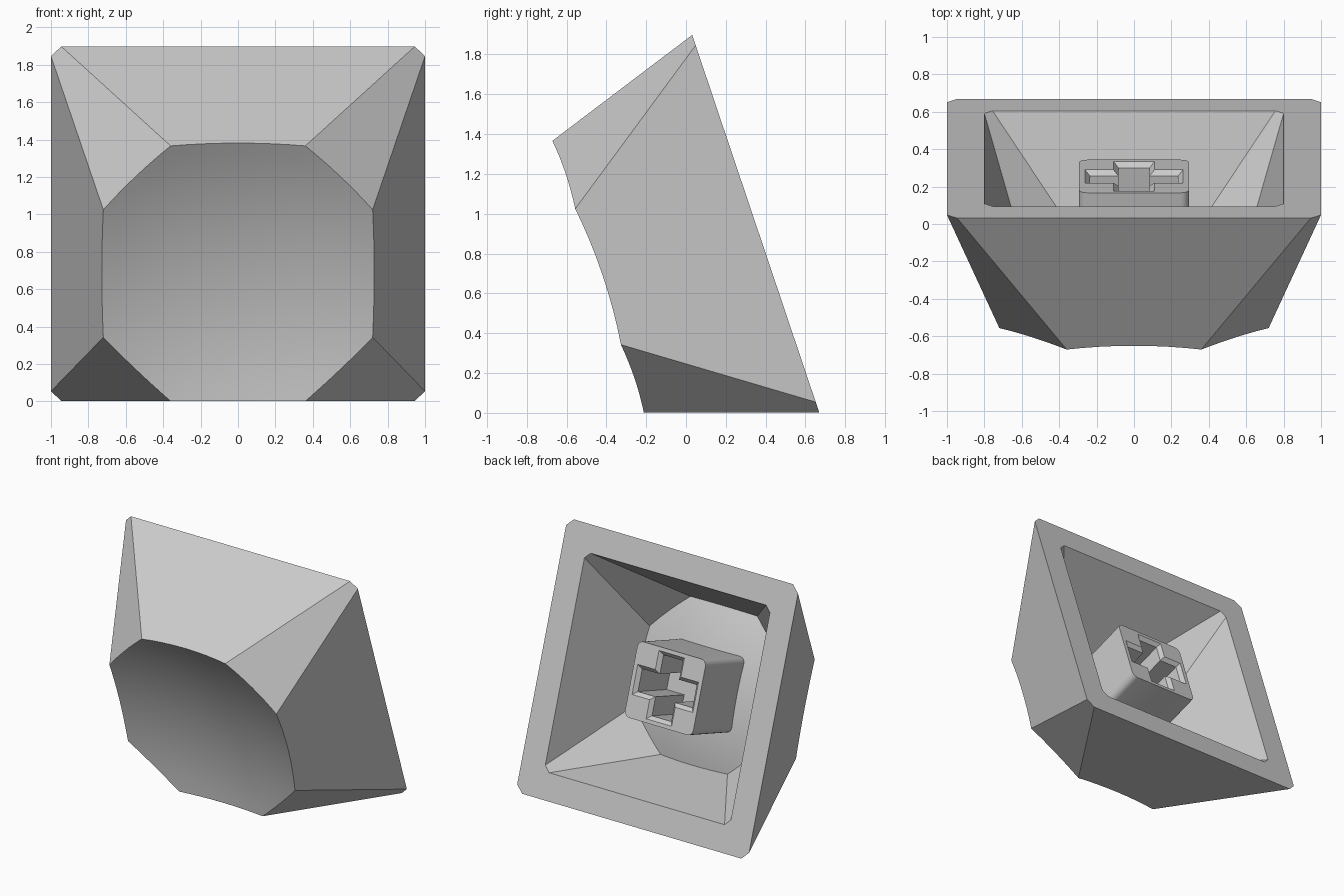
import bpy, bmesh, math
from mathutils import Matrix

if "Cube" in bpy.data.objects:
    bpy.data.objects.remove(bpy.data.objects["Cube"])

# Tilt: local z runs from the open rim to the dished face
TILT = Matrix.Translation((0, 0.35, 0.95)) @ Matrix.Rotation(math.radians(108.6), 4, 'X')
H, R = 0.835, 2.6           # wall height and dish radius
SEG, RINGS = 8, 10          # dish resolution per side / towards the centre

grey = bpy.data.materials.new("plain grey")
grey.diffuse_color = (0.6, 0.6, 0.6, 1)
grey.use_nodes = True
grey.node_tree.nodes["Principled BSDF"].inputs["Base Color"].default_value = grey.diffuse_color


def octagon(a, b):
    return [(a, -b), (a, b), (b, a), (-b, a), (-a, b), (-a, -b), (-b, -a), (b, -a)]


def make_object(name, bm):
    bmesh.ops.recalc_face_normals(bm, faces=bm.faces)
    mesh = bpy.data.meshes.new(name)
    bm.to_mesh(mesh)
    bm.free()
    mesh.materials.append(grey)
    ob = bpy.data.objects.new(name, mesh)
    ob.matrix_world = TILT
    bpy.context.collection.objects.link(ob)
    return ob


def dish_height(r):
    rim = math.hypot(0.72, 0.36)
    return H + math.sqrt(R * R - rim * rim) - math.sqrt(R * R - r * r)


def skin(bm, s):
    """Eight sloping walls closed by a spherical dish, all scaled by s."""
    base, top = octagon(1, 0.945), octagon(0.72, 0.36)
    foot = [bm.verts.new((x * s, y * s, 0)) for x, y in base]
    edge = []
    for i in range(8):
        j = (i + 1) % 8
        for k in range(SEG):
            t, h = k / SEG, H
            for _ in range(12):      # meet the wall with the dish
                f = h / H
                x, y = ((base[i][c] * (1 - t) + base[j][c] * t) * (1 - f)
                        + (top[i][c] * (1 - t) + top[j][c] * t) * f for c in (0, 1))
                h = dish_height(math.hypot(x, y))
            edge.append((x, y))
    n = len(edge)
    rings = []
    for q in range(RINGS):
        f = 1 - q / RINGS
        rings.append([bm.verts.new((x * f * s, y * f * s,
                                    dish_height(math.hypot(x, y) * f) * s)) for x, y in edge])
    centre = bm.verts.new((0, 0, dish_height(0) * s))
    # Walls
    for i in range(8):
        run = [rings[0][(i * SEG + k) % n] for k in range(SEG + 1)]
        bm.faces.new([foot[(i + 1) % 8], foot[i]] + run)
    # Dish
    for a in range(n):
        b = (a + 1) % n
        for r0, r1 in zip(rings, rings[1:]):
            bm.faces.new((r0[a], r0[b], r1[b], r1[a])).smooth = True
        bm.faces.new((rings[-1][a], rings[-1][b], centre)).smooth = True
    return foot


# Hollow cap: outer skin, inner skin and the flat rim joining them
bm = bmesh.new()
outer, inner = skin(bm, 1.0), skin(bm, 0.8)
for i in range(8):
    j = (i + 1) % 8
    bm.faces.new((outer[i], outer[j], inner[j], inner[i]))
make_object("cap_shell", bm)


def loft(name, levels):
    """Closed solid through a list of (outline, height)."""
    bm = bmesh.new()
    loops = [[bm.verts.new((x, y, z)) for x, y in pts] for pts, z in levels]
    for a, b in zip(loops, loops[1:]):
        for i in range(len(a)):
            j = (i + 1) % len(a)
            bm.faces.new((a[i], a[j], b[j], b[i]))
    bm.faces.new(loops[0])
    bm.faces.new(loops[-1])
    return make_object(name, bm)


def rounded_rect(a, b, r, steps=5):
    pts = []
    for q, (sx, sy) in enumerate(((1, 1), (-1, 1), (-1, -1), (1, -1))):
        for k in range(steps + 1):
            t = math.pi / 2 * (q + k / steps)
            pts.append((sx * (a - r) + r * math.cos(t), sy * (b - r) + r * math.sin(t)))
    return pts


def cross(grow):
    a, b, w = 0.235 + grow, 0.222 + grow, 0.083 + grow
    return [(a, -w), (a, w), (w, w), (w, b), (-w, b), (-w, w),
            (-a, w), (-a, -w), (-w, -w), (-w, -b), (w, -b), (w, -w)]


# Mounting stem with a cross socket and chamfered mouth
outline = rounded_rect(0.294, 0.277, 0.045)
stem = loft("stem", [(outline, 0.10), (outline, 0.64)])
cutter = loft("socket_cutter", [(cross(0.047), 0.08), (cross(0.0), 0.127), (cross(0.0), 0.5)])
cutter.hide_render = True
mod = stem.modifiers.new("socket", 'BOOLEAN')
mod.operation, mod.solver, mod.object = 'DIFFERENCE', 'EXACT', cutter
bpy.context.view_layer.objects.active = stem
stem.select_set(True)
bpy.ops.object.modifier_apply(modifier=mod.name)
bpy.data.objects.remove(cutter)
bpy.ops.object.shade_smooth_by_angle(angle=math.radians(30))
